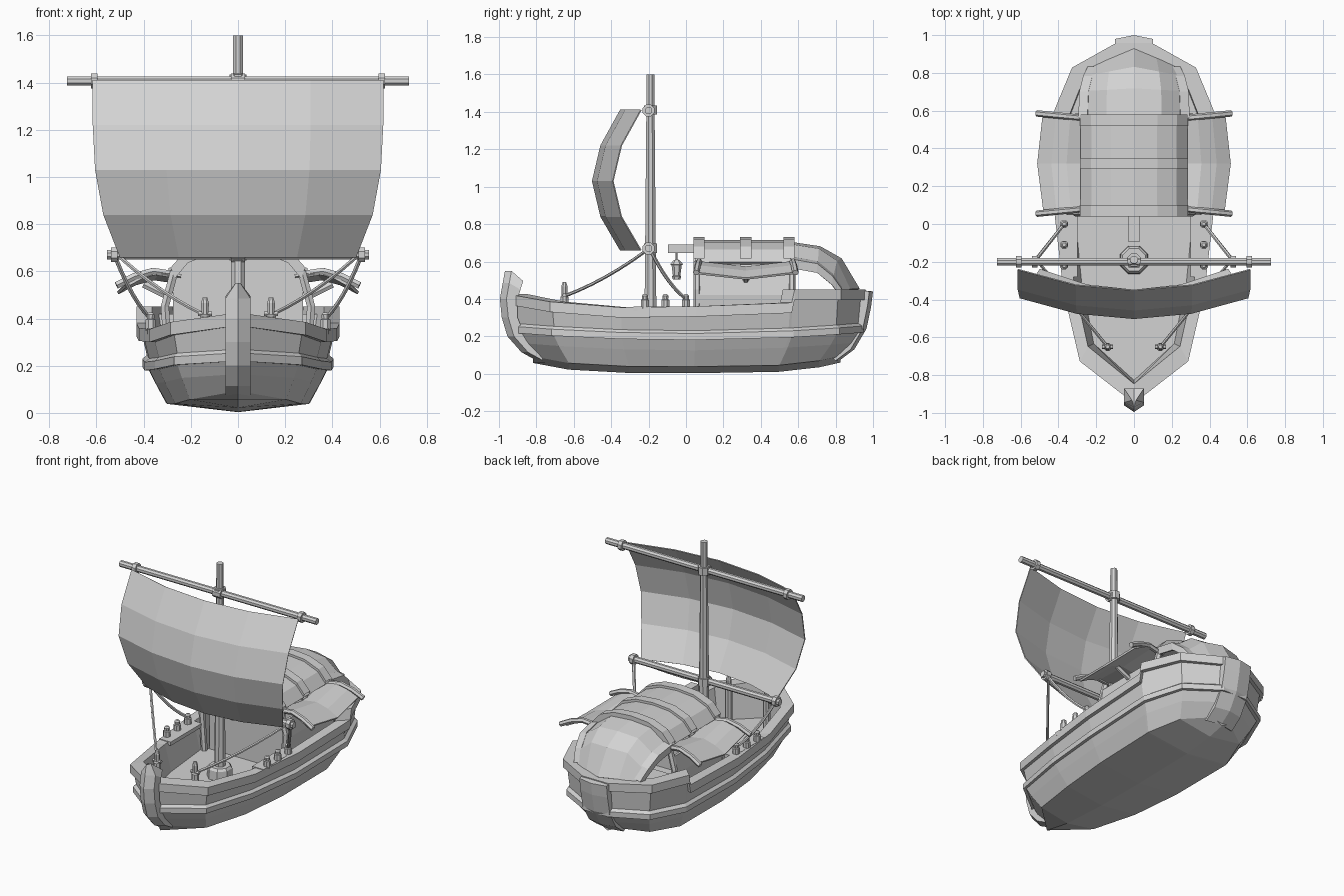
import bpy, bmesh, math
from mathutils import Vector

cube = bpy.data.objects.get("Cube")
if cube:
    bpy.data.objects.remove(cube)

mat = bpy.data.materials.new("plain_grey")
mat.use_nodes = True
grey = (0.65, 0.65, 0.65, 1)
mat.diffuse_color = grey
mat.node_tree.nodes["Principled BSDF"].inputs["Base Color"].default_value = grey


def build(name, verts, faces, mirror=False, thick=0.0):
    """Flat-shaded mesh object with optional mirror and thickness."""
    bm = bmesh.new()
    vs = [bm.verts.new(v) for v in verts]
    for f in faces:
        bm.faces.new([vs[i] for i in f])
    bmesh.ops.remove_doubles(bm, verts=bm.verts, dist=1e-5)
    bmesh.ops.recalc_face_normals(bm, faces=bm.faces)
    me = bpy.data.meshes.new(name)
    bm.to_mesh(me)
    bm.free()
    me.materials.append(mat)
    ob = bpy.data.objects.new(name, me)
    bpy.context.collection.objects.link(ob)
    if mirror:
        ob.modifiers.new("mirror", "MIRROR").use_clip = True
    if thick:
        sol = ob.modifiers.new("thickness", "SOLIDIFY")
        sol.thickness, sol.offset = thick, 0


def grid(name, rows, mirror=False, thick=0.0):
    """Surface lofted through equal-length rows of points."""
    n = len(rows[0])
    faces = [(r * n + i, r * n + i + 1, (r + 1) * n + i + 1, (r + 1) * n + i)
             for r in range(len(rows) - 1) for i in range(n - 1)]
    build(name, [p for row in rows for p in row], faces, mirror, thick)


def tube(name, pts, radii, n=8, mirror=False):
    """Faceted rod along a path; one radius or one per point."""
    pts = [Vector(p) for p in pts]
    if not isinstance(radii, (list, tuple)):
        radii = [radii] * len(pts)
    verts, faces, m = [], [], len(pts)
    for i, p in enumerate(pts):
        t = (pts[min(i + 1, m - 1)] - pts[max(i - 1, 0)]).normalized()
        ref = Vector((0, 1, 0)) if abs(t.y) < 0.8 else Vector((1, 0, 0))
        u = t.cross(ref).normalized()
        w = t.cross(u)
        for k in range(n):
            a = math.tau * (k + 0.5) / n
            verts.append(p + radii[i] * (u * math.cos(a) + w * math.sin(a)))
    for i in range(m - 1):
        for k in range(n):
            j = (k + 1) % n
            faces.append((i * n + k, i * n + j, (i + 1) * n + j, (i + 1) * n + k))
    faces += [tuple(range(n)), tuple(range((m - 1) * n, m * n))]
    build(name, verts, faces, mirror)


def box(name, lo, hi, mirror=False):
    v = [(x, y, z) for x in (lo[0], hi[0]) for y in (lo[1], hi[1]) for z in (lo[2], hi[2])]
    f = [(0, 1, 3, 2), (4, 5, 7, 6), (0, 1, 5, 4), (2, 3, 7, 6), (0, 2, 6, 4), (1, 3, 7, 5)]
    build(name, v, f, mirror)


def sag(a, b, depth, n=6):
    """Hanging path from a to b."""
    a, b = Vector(a), Vector(b)
    return [a.lerp(b, i / n) - Vector((0, 0, depth * 4 * i / n * (1 - i / n))) for i in range(n + 1)]


# Hull: rim stations (half width, y, rim height), lofted from keel to rim to deck
DECK = .18
stations = [(0, -.94, .425), (.28, -.72, .385), (.365, -.35, .355), (.41, .05, .36),
            (.42, .56, .38), (.42, .575, .45), (.32, .82, .45), (.09, .95, .45), (0, .95, .45)]


def level(sx, sy, height):
    return [(x * sx, y * sy, height(y, z)) for x, y, z in stations]


def chine(dz):
    return lambda y, z: dz + .07 * y ** 4


def wale(dz):
    return lambda y, z: .195 + dz + .045 * y * y


def rim(dz):
    return lambda y, z: z + dz


def deck(y, z):
    return DECK


grid("hull", [
    level(0, .87, chine(.003)), level(.73, .87, chine(.038)),
    level(.85, .945, wale(-.07)),
    level(.915, .98, wale(-.015)), level(.965, 1, wale(-.015)), level(.965, 1, wale(.02)),
    level(.92, .98, wale(.035)), level(.965, .99, rim(-.055)), level(1.025, 1.01, rim(-.055)),
    level(1.025, 1.01, rim(0)), level(.87, .9, rim(0)),
    level(.76, .88, deck), level(0, .88, deck)], mirror=True)

# Stern deck beneath the rear canopy
grid("stern_deck", [[(0, .58, DECK), (0, .58, .42), (0, .75, .42), (0, .88, .42)],
                    [(.37, .58, DECK), (.37, .58, .42), (.3, .77, .42), (.08, .88, .42)]], mirror=True)


# Stem and stern posts: outer and inner side profiles swept across the width
def post(name, outer, inner, half, nose, tip=1.0):
    rows = []
    for i, (o, n) in enumerate(zip(outer, inner)):
        w = half * (tip if i == 0 else 1)
        rows.append([(0, *o), (w, o[0] + nose, o[1]), (half, *n), (0, *n)])
    top, end = rows[0], rows[-1]
    rows = [[top[0], top[0], top[3], top[3]]] + rows + [[end[0], end[0], end[3], end[3]]]
    verts = [p for row in rows for p in row]
    faces = [(r * 4 + i, r * 4 + i + 1, r * 4 + i + 5, r * 4 + i + 4)
             for r in range(1, len(rows) - 2) for i in range(3)]
    last = (len(rows) - 2) * 4
    build(name, verts, faces + [(4, 5, 6, 7), tuple(range(last, last + 4))], True)


post("bow_post",
     [(-.968, .55), (-.98, .485), (-.995, .4), (-.985, .3), (-.955, .2), (-.88, .115), (-.78, .06)],
     [(-.87, .495), (-.885, .45), (-.9, .4), (-.9, .3), (-.86, .2), (-.8, .14), (-.74, .085)], .053, .035, .2)
post("stern_post",
     [(1, .44), (.99, .36), (.965, .24), (.9, .13), (.82, .07)],
     [(.9, .45), (.9, .36), (.87, .24), (.81, .15), (.76, .1)], .1, -.02)

# Mast, collar and mast bands
MY = -.19
tube("mast", [(0, MY, DECK), (0, MY, .65), (0, MY, 1.6)], [.036, .031, .022])
tube("mast_collar", [(0, MY, DECK), (0, MY, DECK + .06), (0, MY, DECK + .075)], [.08, .077, .065])
for z in (.67, 1.41):
    tube("mast_band", [(0, MY, z - .025), (0, MY, z + .025)], .038)

# Yards with clamps
for name, z, half, clamp in (("upper_yard", 1.407, .725, .61), ("lower_yard", .67, .555, .525)):
    tube(name, [(-half, MY - .01, z), (half, MY - .01, z)], .021)
    tube(name + "_clamps", [(clamp - .014, MY - .01, z), (clamp + .014, MY - .01, z)], .034, mirror=True)
    tube(name + "_centre_clamp", [(-.03, MY - .01, z), (.03, MY - .01, z)], .034)

# Billowing sail
rows = []
for z, y, w in ((1.41, -.24, .615), (1.22, -.345, .615), (1.03, -.39, .605), (.84, -.345, .57), (.66, -.24, .5)):
    rows.append([(w * s, y - .11 * (1 - s * s), z) for s in (-1, -.5, 0, .5, 1)])
grid("sail", rows, thick=.006)

# Cabin roof, its ribs and the ridge beam
arch = [(0, .705), (.12, .695), (.22, .655), (.275, .59)]


def arch_row(y, s=1.0, dz=0.0):
    return [(x * s, y, z + dz) for x, z in arch]


grid("cabin_roof", [arch_row(.05), arch_row(.57)], True, .02)
for y in (.07, .32, .55):
    a, b = y - .03, y + .03
    grid("roof_rib", [arch_row(a, .97, -.02), arch_row(a, 1.04, .025), arch_row(b, 1.04, .025),
                      arch_row(b, .97, -.02), arch_row(a, .97, -.02)], True)
box("ridge_beam", (-.028, -.095, .645), (.028, .08, .69))

# Cabin front wall, side walls and corner posts
grid("cabin_front", [[(x, .1, z - .01) for x, z in arch], [(x, .1, DECK) for x, z in arch]], True, .015)
grid("cabin_wall", [[(.29, y, DECK), (.315, y, .42), (.295, y, .53)] for y in (.06, .57)], True, .02)
for y in (.06, .565):
    tube("cabin_post", [(.29, y, DECK), (.31, y, .45), (.27, y, .6)], .02, 6, True)

# Side awnings and their bent poles
pole = [(.26, .585), (.36, .6), (.44, .578), (.515, .54)]
for y, spread in ((.08, -.025), (.56, .025)):
    tube("awning_pole", [(x, y + spread * (x - .26) / .25, z) for x, z in pole], .017, 6, True)
grid("awning", [[(x * k, y, z - d) for x, z in pole]
                for y, d, k in ((.06, .003, .925), (.32, .032, .99), (.575, .003, .935))], True, .012)
tube("awning_prop", [(.31, .32, .5), (.4, .32, .545)], .016, 6, True)

# Rear canopy: arches that shrink toward the stern, edged by a strip
sections = [(.56, 0, .26, .695, .6), (.7, .015, .255, .672, .575), (.78, .045, .235, .61, .51), (.83, .09, .21, .45, .44)]
rows = []
for y, bulge, w, top, side in sections:
    rows.append([(w * t, y + bulge * (1 - t), side + (top - side) * k)
                 for t, k in ((0, 1), (.55, .88), (1, 0))])
grid("rear_canopy", rows, True, .02)
strip = [[(w - .015, y, z + .022), (w + .03, y, z + .01), (w + .025, y, z - .035)]
         for y, bulge, w, top, z in sections]
grid("canopy_strip", strip, True, .012)


# Pin shelves and belaying pins
def pin(name, x, y, z, h, top):
    tube(name, [(x, y, z), (x, y, z + h - top), (x, y, z + h - top * .9), (x, y, z + h - top * .3), (x, y, z + h)],
         [.023, .023, .016, .018, .01], mirror=True)


box("pin_shelf", (.3, -.28, .335), (.385, .05, .36), True)
for y in (0, -.11, -.22):
    pin("side_pin", .37, y, .35, .075, .03)
pin("bow_pin", .14, -.65, DECK, .31, .08)
tube("bow_pin_bar", [(.11, -.65, .42), (.17, -.65, .42)], .011, 6, True)

# Rigging ropes from the lower yard
tube("fore_rope", sag((.5, MY - .02, .66), (.14, -.65, .415), .02), .009, 6, True)
tube("aft_rope", sag((.52, MY, .66), (.37, 0, .4), .03), .01, 6, True)

# Hanging lantern
LY = -.05
tube("lantern", [(0, LY, z) for z in (.505, .52, .525, .58, .585, .605, .61)],
     [.02, .025, .02, .027, .035, .018, .008], 6)
tube("lantern_hook", [(0, LY, .605), (0, LY, .65)], .005, 6)
